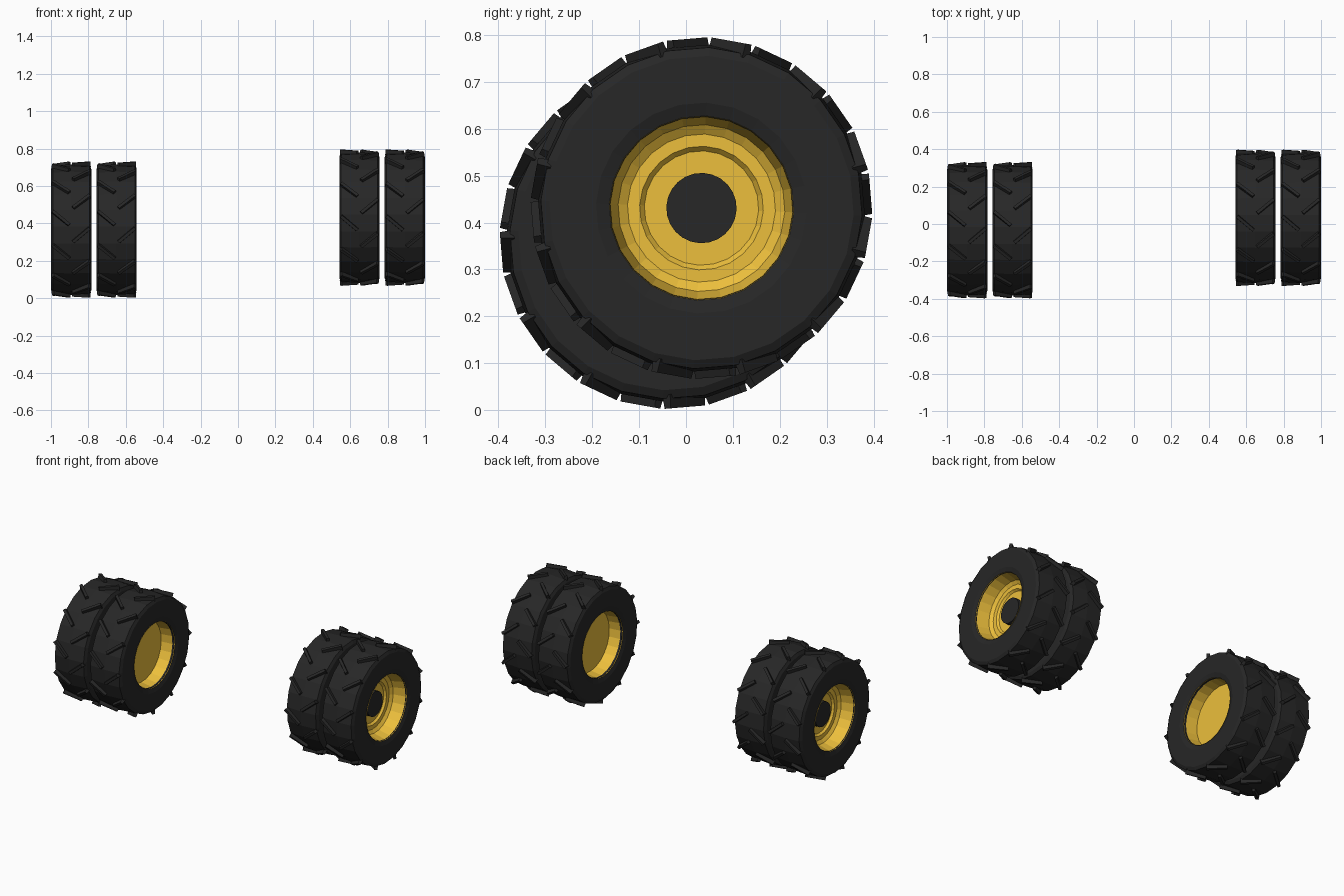
import bpy, bmesh
from math import sin, cos, pi, radians
from mathutils import Vector

if "Cube" in bpy.data.objects:
    bpy.data.objects.remove(bpy.data.objects["Cube"])

SIDES = 24
PHASE = radians(87.3)


def material(name, rgb):
    m = bpy.data.materials.new(name)
    m.diffuse_color = (*rgb, 1)
    m.use_nodes = True
    m.node_tree.nodes["Principled BSDF"].inputs["Base Color"].default_value = m.diffuse_color
    return m


RUBBER = material("rubber", (0.02, 0.02, 0.02))
YELLOW = material("yellow_paint", (0.84, 0.52, 0.045))


def finish(bm, name, mat):
    bmesh.ops.recalc_face_normals(bm, faces=bm.faces[:])
    me = bpy.data.meshes.new(name)
    bm.to_mesh(me)
    bm.free()
    me.materials.append(mat)
    return me


def lathe(name, profile, mat, closed=False):
    """Spin (x, radius) points around the x axis."""
    bm = bmesh.new()
    rings = []
    for x, r in profile:
        if r == 0:
            rings.append([bm.verts.new((x, 0, 0))] * SIDES)
        else:
            rings.append([bm.verts.new((x, r * cos(PHASE + 2 * pi * i / SIDES),
                                        r * sin(PHASE + 2 * pi * i / SIDES)))
                          for i in range(SIDES)])
    pairs = list(zip(rings, rings[1:]))
    if closed:
        pairs.append((rings[-1], rings[0]))
    for a, b in pairs:
        for i in range(SIDES):
            j = (i + 1) % SIDES
            quad = list(dict.fromkeys((a[i], a[j], b[j], b[i])))
            bm.faces.new(quad)
    return finish(bm, name, mat)


def tread_lugs():
    """Two staggered rows of slanted bars forming a V pattern."""
    bm = bmesh.new()
    slant = radians(40)
    for k in range(24):
        side = 1 if k % 2 else -1
        t = PHASE + pi / 24 + k * pi / 12
        ex = Vector((1, 0, 0))
        er = Vector((0, cos(t), sin(t)))
        et = Vector((0, -sin(t), cos(t)))
        along = side * cos(slant) * ex - sin(slant) * et
        across = er.cross(along)
        centre = 0.054 * side * ex + 0.347 * er
        for v in bmesh.ops.create_cube(bm, size=1)["verts"]:
            c = v.co.copy()
            # bars taper slightly toward the top
            w = 0.016 if c.z > 0 else 0.022
            v.co = centre + along * c.x * 0.115 + across * c.y * w + er * c.z * 0.030
    return finish(bm, "tread_lugs", RUBBER)


# shared wheel parts, outer side facing +x
tyre = lathe("tyre", [(-0.098, 0.195), (-0.1075, 0.225), (-0.1075, 0.325), (-0.098, 0.343),
                      (0, 0.349), (0.098, 0.343), (0.1075, 0.325), (0.1075, 0.225),
                      (0.098, 0.195)], RUBBER, closed=True)
rim = lathe("rim", [(-0.017, 0), (-0.017, 0.186), (-0.102, 0.197), (0.102, 0.197),
                    (0.022, 0.178), (0.008, 0.158), (0.008, 0.132), (-0.004, 0.122),
                    (-0.004, 0)], YELLOW)
hub = lathe("hub", [(-0.012, 0), (-0.012, 0.075), (0.022, 0.075), (0.022, 0)], RUBBER)
lugs = tread_lugs()

# dual wheels at each end, mirrored in x and steered apart in y and z
for label, s, y, z in (("right", 1, 0.033, 0.431), ("left", -1, -0.033, 0.367)):
    for place, x in (("inner", 0.649), ("outer", 0.892)):
        for part in (tyre, rim, hub, lugs):
            me = part.copy()
            if s < 0:
                for v in me.vertices:
                    v.co.x = -v.co.x
                me.flip_normals()
            ob = bpy.data.objects.new(f"{label}_{place}_{part.name}", me)
            ob.location = (s * x, y, z)
            bpy.context.collection.objects.link(ob)
